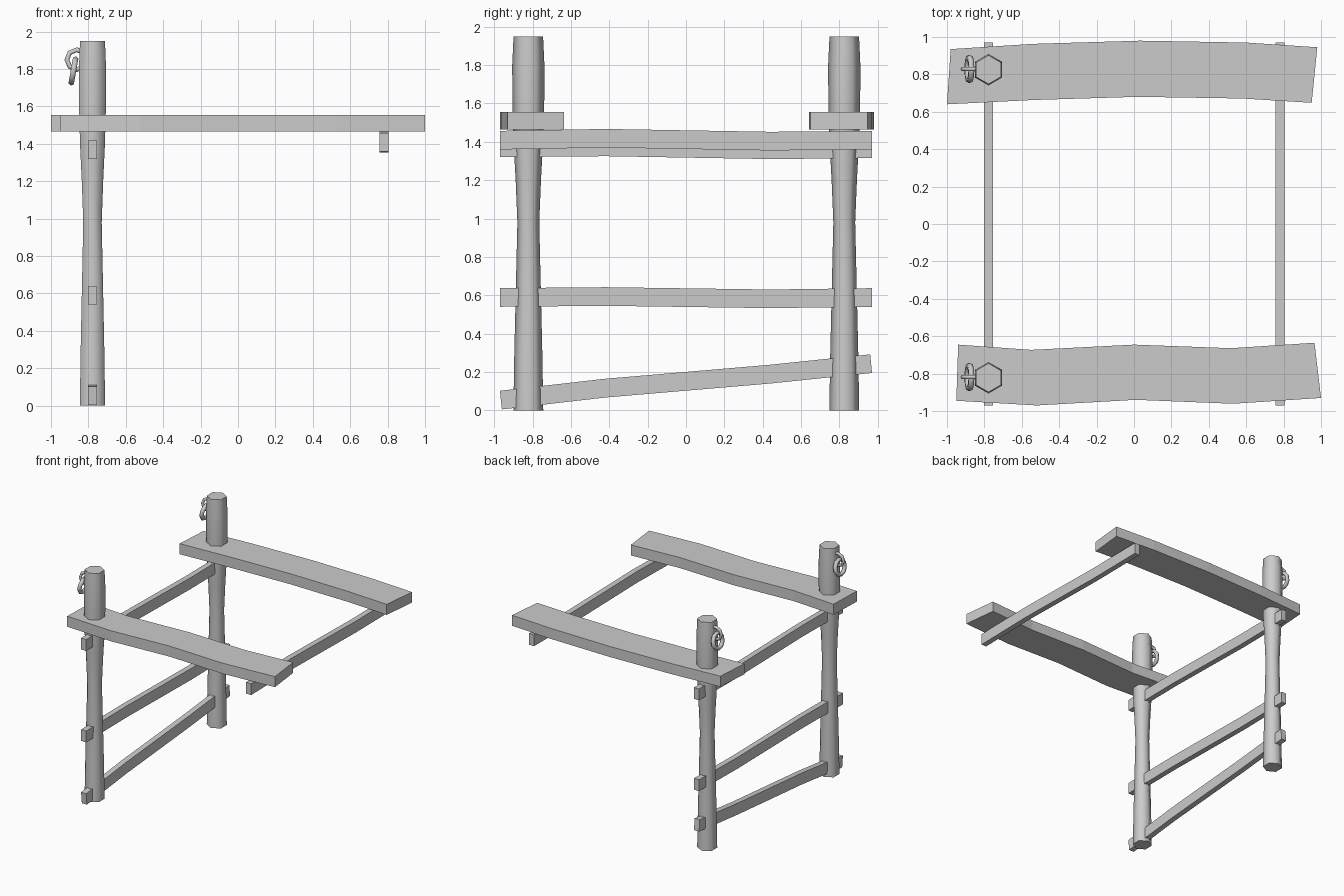
import bpy, bmesh, math

if "Cube" in bpy.data.objects:
    bpy.data.objects.remove(bpy.data.objects["Cube"])


def ribbon(name, low, high, place):
    """Solid strip between two outlines; place(p, side) gives the 3D point."""
    bm = bmesh.new()
    rings = []
    for a, b in zip(low, high):
        pts = [place(a, 0), place(b, 0), place(b, 1), place(a, 1)]
        rings.append([bm.verts.new(p) for p in pts])
    for r, s in zip(rings, rings[1:]):
        for i in range(4):
            j = (i + 1) % 4
            bm.faces.new((r[i], r[j], s[j], s[i]))
    bm.faces.new(rings[0][::-1])
    bm.faces.new(rings[-1])
    finish(name, bm)


def finish(name, bm, angle=None):
    bmesh.ops.recalc_face_normals(bm, faces=bm.faces[:])
    me = bpy.data.meshes.new(name)
    bm.to_mesh(me)
    bm.free()
    ob = bpy.data.objects.new(name, me)
    bpy.context.collection.objects.link(ob)
    if angle:
        bpy.context.view_layer.objects.active = ob
        ob.select_set(True)
        bpy.ops.object.shade_smooth_by_angle(angle=math.radians(angle))
        ob.select_set(False)
    return ob


def post(name, x, y):
    profile = [(0, .078), (.3, .073), (.98, .057), (1.2, .066),
               (1.4, .077), (1.6, .083), (1.8, .084), (1.95, .077)]
    bm = bmesh.new()
    rings = []
    for z, r in profile:
        rings.append([bm.verts.new((x + r * math.sin(k * math.pi / 3),
                                    y + r * math.cos(k * math.pi / 3), z))
                      for k in range(6)])
    for r, s in zip(rings, rings[1:]):
        for i in range(6):
            j = (i + 1) % 6
            bm.faces.new((r[i], r[j], s[j], s[i]))
    bm.faces.new(rings[0][::-1])
    bm.faces.new(rings[-1])
    finish(name, bm, 65)


def link(name, loc, rot, major, minor, sides):
    bpy.ops.mesh.primitive_torus_add(
        location=loc, rotation=rot, major_radius=major, minor_radius=minor,
        major_segments=sides, minor_segments=6)
    ob = bpy.context.object
    ob.name = name
    bpy.ops.object.shade_smooth_by_angle(angle=math.radians(65))
    ob.select_set(False)


# posts with their two iron rings
for tag, y in (("front", -.822), ("back", .825)):
    post(tag + "_post", -.778, y)
    link(tag + "_fixed_ring", (-.862, y + .004, 1.85), (math.pi / 2, 0, 0),
         .053, .013, 8)
    link(tag + "_hanging_ring", (-.88, y + .004, 1.79),
         (0, math.pi / 2 + math.radians(10), 0), .062, .017, 10)

# wavy top planks
flat = lambda p, s: (p[0], p[1], 1.465 + .09 * s)
ribbon("back_plank",
       [(-1, .64), (-.54, .663), (.02, .68), (.58, .671), (.95, .648)],
       [(-.98, .935), (-.54, .963), (.03, .98), (.6, .97), (.98, .945)], flat)
ribbon("front_plank",
       [(-.95, -.945), (-.52, -.97), (.01, -.94), (.53, -.961), (1, -.93)],
       [(-.94, -.645), (-.55, -.673), (0, -.645), (.52, -.664), (.965, -.635)], flat)

# crossbars along y: name, x centre, underside heights, lean of the ends
bars = [("right_top_bar", .78, (1.36, 1.37, 1.355, 1.36), 0),
        ("left_top_bar", -.778, (1.32, 1.325, 1.31, 1.315), 0),
        ("middle_bar", -.778, (.54, .545, .533, .54), 0),
        ("lower_bar", -.778, (.005, .067, .14, .195), -.01)]
for name, x, zs, lean in bars:
    low = list(zip((-.97 - lean, -.42, .44, .97), zs))
    high = [(y + lean, z + .097) for y, z in low]
    ribbon(name, low, high, lambda p, s: (x - .024 + .048 * s, p[0], p[1]))
